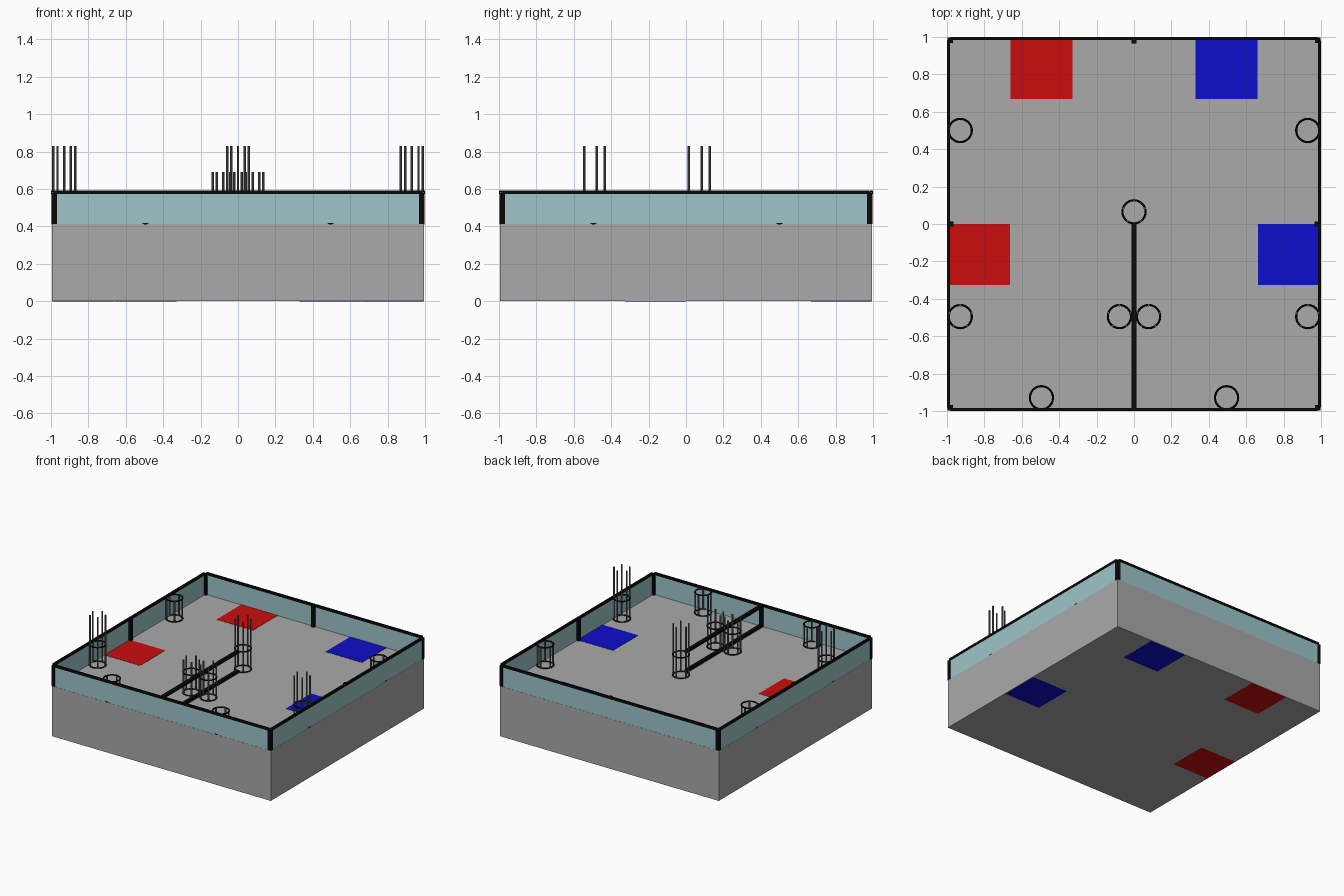
import bpy, math

if "Cube" in bpy.data.objects:
    bpy.data.objects.remove(bpy.data.objects["Cube"])

def mat(name, rgb):
    m = bpy.data.materials.new(name)
    m.diffuse_color = (*rgb, 1)
    m.use_nodes = True
    m.node_tree.nodes["Principled BSDF"].inputs["Base Color"].default_value = m.diffuse_color
    return m

GREY = mat("floor grey", (0.40, 0.40, 0.40))
TEAL = mat("panel teal", (0.34, 0.56, 0.59))
BLACK = mat("frame black", (0.003, 0.003, 0.003))
ROD = mat("rod grey", (0.12, 0.12, 0.12))
RED = mat("tile red", (0.60, 0.004, 0.004))
BLUE = mat("tile blue", (0.004, 0.004, 0.60))

FLOOR, TOP, E = 0.412, 0.592, 0.995

def box(name, lo, hi, m):
    bpy.ops.mesh.primitive_cube_add(size=1, location=[(a + b) / 2 for a, b in zip(lo, hi)])
    o = bpy.context.object
    o.name = name
    o.scale = [b - a for a, b in zip(lo, hi)]
    bpy.ops.object.transform_apply(location=False, rotation=False)
    o.data.materials.append(m)
    return o

# floor slab
box("floor_slab", (-E, -E, 0), (E, E, FLOOR), GREY)

# coloured corner tiles, seen on top of and under the slab
for name, x0, x1, y0, y1, m in (
        ("red_back_tile", -0.66, -0.33, 0.667, 0.992, RED),
        ("red_side_tile", -0.992, -0.663, -0.325, 0.0, RED),
        ("blue_back_tile", 0.33, 0.66, 0.667, 0.992, BLUE),
        ("blue_side_tile", 0.663, 0.992, -0.325, 0.0, BLUE)):
    box(name + "_top", (x0, y0, FLOOR - 0.001), (x1, y1, FLOOR + 0.002), m)
    box(name + "_underside", (x0, y0, -0.001), (x1, y1, 0.002), m)

# perimeter panels, top rails and mid posts
for s in (-1, 1):
    def span(a, b):
        return min(s * a, s * b), max(s * a, s * b)
    a, b = span(0.985, 0.994)
    box("panel_y", (-0.98, a, FLOOR), (0.98, b, TOP - 0.01), TEAL)
    box("panel_x", (a, -0.98, FLOOR), (b, 0.98, TOP - 0.01), TEAL)
    a, b = span(0.983, 0.999)
    box("rail_y", (-0.98, a, 0.573), (0.98, b, TOP), BLACK)
    box("rail_x", (a, -0.98, 0.573), (b, 0.98, TOP), BLACK)
    a, b = span(0.965, 0.986)
    box("mid_post_y", (-0.013, a, FLOOR), (0.013, b, TOP - 0.005), BLACK)
    box("mid_post_x", (a, -0.013, FLOOR), (b, 0.013, TOP - 0.005), BLACK)
    # L-shaped corner posts
    for t in (-1, 1):
        x0, x1 = span(0.968, 0.998)
        y0, y1 = sorted((t * 0.968, t * 0.998))
        box("corner_post", (x0, y0, FLOOR), (x1, y1, 0.58), BLACK)

# centre divider: two bars
for name, z in (("divider_lower_bar", FLOOR), ("divider_upper_bar", 0.572)):
    box(name, (-0.014, -0.985, z), (0.014, 0.0, z + 0.02), BLACK)

# goals: two rings joined by five rods
def goal(name, x, y, top):
    for z in (FLOOR + 0.002, 0.583):
        bpy.ops.mesh.primitive_torus_add(major_radius=0.062, minor_radius=0.0058,
                                         major_segments=32, minor_segments=8,
                                         location=(x, y, z))
        o = bpy.context.object
        o.name = name + "_ring"
        o.data.materials.append(BLACK)
        bpy.ops.object.shade_smooth_by_angle()
    for k in range(5):
        a = math.radians(90 + 72 * k)
        bpy.ops.mesh.primitive_cylinder_add(
            vertices=10, radius=0.0068, depth=top - FLOOR,
            location=(x + 0.061 * math.cos(a), y + 0.061 * math.sin(a), (top + FLOOR) / 2))
        o = bpy.context.object
        o.name = name + "_rod"
        o.data.materials.append(ROD)
        bpy.ops.object.shade_smooth_by_angle()

goal("high_goal_centre", 0, 0.065, 0.83)
for s in (-1, 1):
    goal("high_goal_side", s * 0.929, -0.495, 0.83)
    goal("medium_goal", s * 0.078, -0.495, 0.69)
    goal("low_goal_side", s * 0.929, 0.5, 0.586)
    goal("low_goal_front", s * 0.495, -0.929, 0.586)
